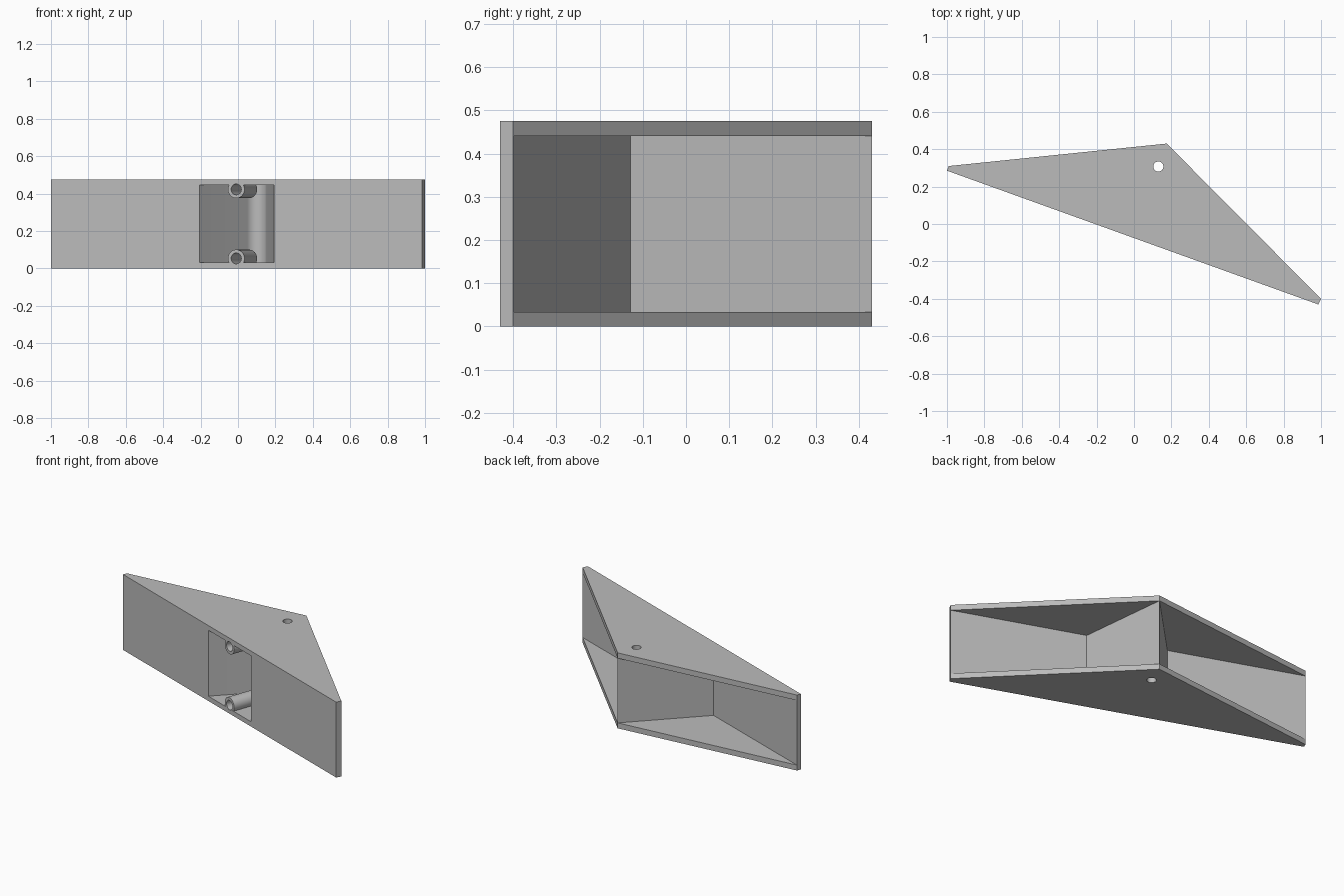
import bpy, bmesh, math
from mathutils import Vector

if "Cube" in bpy.data.objects:
    bpy.data.objects.remove(bpy.data.objects["Cube"], do_unlink=True)

grey = bpy.data.materials.new("plain grey")
grey.use_nodes = True
colour = (0.5, 0.5, 0.5, 1)
grey.diffuse_color = colour
grey.node_tree.nodes["Principled BSDF"].inputs["Base Color"].default_value = colour


def add_object(name, bm):
    bmesh.ops.recalc_face_normals(bm, faces=bm.faces)
    mesh = bpy.data.meshes.new(name)
    bm.to_mesh(mesh)
    bm.free()
    mesh.materials.append(grey)
    obj = bpy.data.objects.new(name, mesh)
    bpy.context.collection.objects.link(obj)
    return obj


def prism(name, outline, low, high):
    bm = bmesh.new()
    face = bm.faces.new([bm.verts.new((x, y, low)) for x, y in outline])
    side = bmesh.ops.extrude_face_region(bm, geom=[face])["geom"]
    verts = [v for v in side if isinstance(v, bmesh.types.BMVert)]
    bmesh.ops.translate(bm, verts=verts, vec=(0, 0, high - low))
    return add_object(name, bm)


def rod(name, start, direction, length, radius):
    bm = bmesh.new()
    bmesh.ops.create_cone(bm, cap_ends=True, segments=40, radius1=radius,
                          radius2=radius, depth=length)
    obj = add_object(name, bm)
    obj.rotation_mode = "QUATERNION"
    obj.rotation_quaternion = direction.to_track_quat("Z", "Y")
    obj.location = start + direction * length / 2
    return obj


def combine(body, tool, operation):
    tool.hide_render = True
    bpy.context.view_layer.update()
    mod = body.modifiers.new("combine", "BOOLEAN")
    mod.operation = operation
    mod.solver = "EXACT"
    mod.object = tool
    bpy.context.view_layer.objects.active = body
    bpy.ops.object.modifier_apply(modifier=mod.name)
    bpy.data.objects.remove(tool, do_unlink=True)


HEIGHT, PLATE = 0.475, 0.034
front_left, front_right = (-1, 0.285), (0.985, -0.43)
back_left, back_right, apex = (-0.99, 0.31), (1, -0.4), (0.175, 0.43)

# Front panel with the two webs that run back to the apex
bracket = prism("wedge_bracket",
                [front_left, front_right, back_right, (0.237, -0.128), apex,
                 (-0.215, 0.033), back_left], PLATE, HEIGHT - PLATE)

# Bottom and top plates
outline = [front_left, front_right, back_right, apex, back_left]
for low in (0, HEIGHT - PLATE):
    combine(bracket, prism("plate", outline, low, low + PLATE), "UNION")

# Pocket open to the front, rounded at its inner end
centre, radius = Vector((0.092, 0.213)), 0.06
arc = []
for i in range(17):
    a = math.radians(6.4 + (135 - 6.4) * i / 16)
    arc.append(centre + radius * Vector((math.cos(a), math.sin(a))))
pocket = [(0.203, -0.24)] + arc + [(-0.245, -0.04)]
combine(bracket, prism("pocket_cutter", pocket, 0.03, HEIGHT - 0.03), "DIFFERENCE")

# Two screw bosses square to the front panel
inward = Vector((0.339, 0.941, 0)).normalized()
for z in (0.053, HEIGHT - 0.053):
    start = Vector((-0.01, -0.0716, z))
    combine(bracket, rod("boss", start + inward * 0.001, inward, 0.2, 0.047), "UNION")
    combine(bracket, rod("boss_hole", start - inward * 0.03, inward, 0.21, 0.029),
            "DIFFERENCE")

# Vertical through hole near the apex
combine(bracket, rod("pin_hole", Vector((0.13, 0.307, -0.1)), Vector((0, 0, 1)),
                     HEIGHT + 0.2, 0.027), "DIFFERENCE")

bpy.ops.object.select_all(action="DESELECT")
bracket.select_set(True)
bpy.context.view_layer.objects.active = bracket
bpy.ops.object.shade_smooth_by_angle(angle=math.radians(30))
